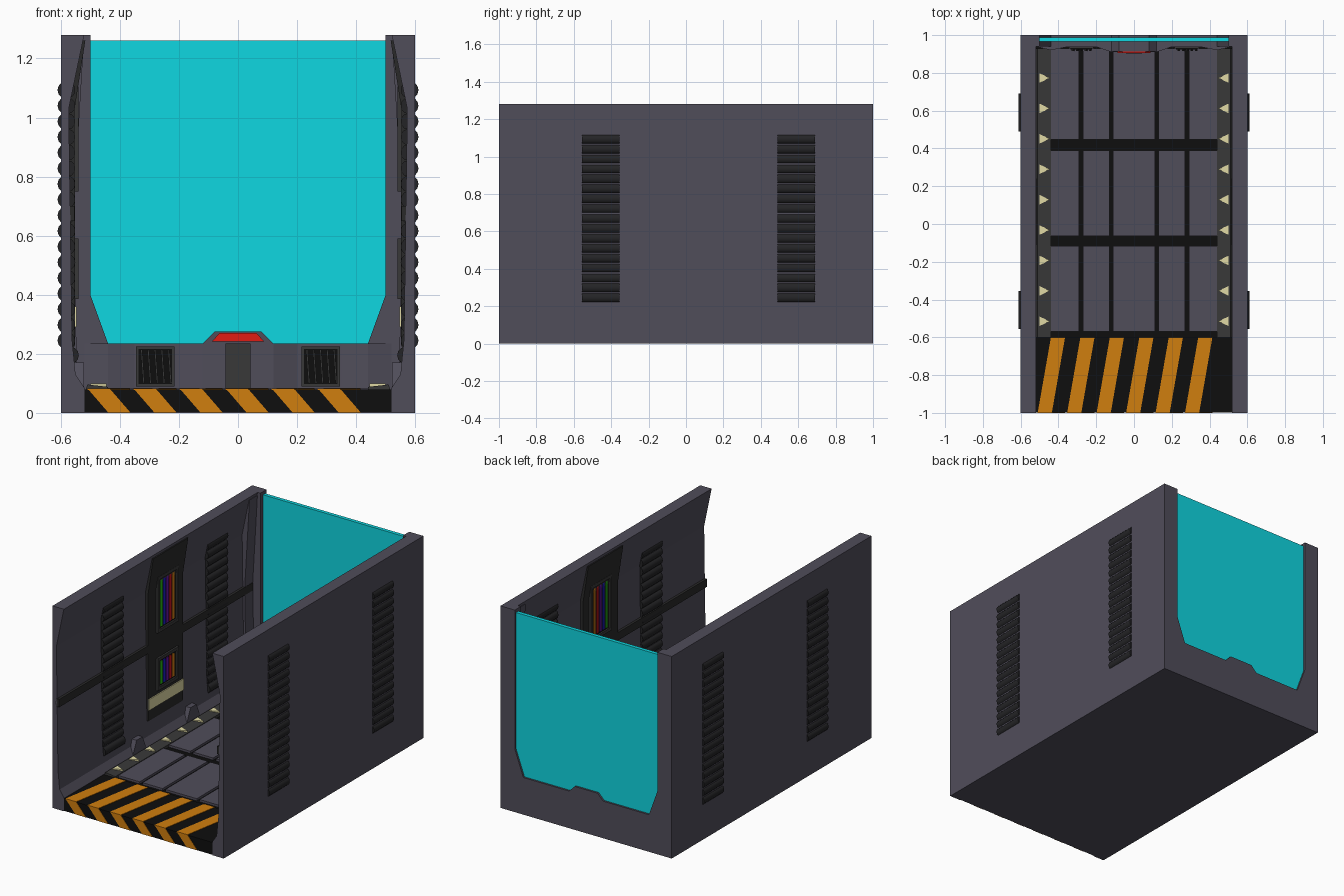
import bpy, bmesh, math
from mathutils import Vector

if "Cube" in bpy.data.objects:
    bpy.data.objects.remove(bpy.data.objects["Cube"])


def mat(name, r, g, b):
    m = bpy.data.materials.new(name)
    lin = [((c / 255 + 0.055) / 1.055) ** 2.4 if c > 10 else c / 255 / 12.92 for c in (r, g, b)]
    m.diffuse_color = (*lin, 1)
    m.use_nodes = True
    m.node_tree.nodes["Principled BSDF"].inputs["Base Color"].default_value = m.diffuse_color
    return m


BODY = mat("body_grey", 80, 77, 90)
DARK = mat("dark_grey", 56, 56, 56)
PANEL = mat("panel_grey", 42, 42, 42)
BLACK = mat("black", 14, 14, 14)
RIB = mat("rib_black", 36, 36, 38)
ORANGE = mat("hazard_orange", 208, 126, 14)
CREAM = mat("cream", 225, 218, 165)
RED = mat("red", 225, 28, 20)
CYAN = mat("cyan", 15, 215, 225)
BARS = [mat("bar_green", 40, 190, 20), mat("bar_blue", 30, 30, 210), mat("bar_purple", 110, 20, 170),
        mat("bar_red", 210, 20, 30), mat("bar_orange", 215, 130, 20)]


def finish(name, bm, m, mirror):
    bmesh.ops.recalc_face_normals(bm, faces=bm.faces)
    me = bpy.data.meshes.new(name)
    bm.to_mesh(me)
    bm.free()
    me.materials.append(m)
    ob = bpy.data.objects.new(name, me)
    bpy.context.collection.objects.link(ob)
    if mirror:
        ob.modifiers.new("mirror", 'MIRROR')
    return ob


def prism(name, pts, axis, a, b, m, mirror=False):
    """Extrude a 2D outline along an axis from a to b."""
    put = {'x': lambda p, t: (t, p[0], p[1]),
           'y': lambda p, t: (p[0], t, p[1]),
           'z': lambda p, t: (p[0], p[1], t)}[axis]
    bm = bmesh.new()
    f = bm.faces.new([bm.verts.new(put(p, a)) for p in pts])
    r = bmesh.ops.extrude_face_region(bm, geom=[f])
    d = Vector(put((0, 0), b - a))
    bmesh.ops.translate(bm, vec=d, verts=[v for v in r['geom'] if isinstance(v, bmesh.types.BMVert)])
    return finish(name, bm, m, mirror)


def box(name, x0, x1, y0, y1, z0, z1, m, mirror=False):
    return prism(name, [(x0, y0), (x1, y0), (x1, y1), (x0, y1)], 'z', z0, z1, m, mirror)


# side walls
prism("side_wall", [(.6, 0), (.6, 1.28), (.52, 1.28), (.525, 1.26), (.573, 1.03), (.562, .25),
                    (.55, .13), (.52, .085), (.52, 0)], 'y', -1, 1, BODY, True)

# back frame, shaped sill and window
half = [(.5, 1.28), (.5, .4), (.44, .235), (.12, .235), (.08, .275)]
opening = half + [(-x, z) for x, z in reversed(half)]
prism("back_frame", [(.6, 0), (.6, 1.28)] + opening + [(-.6, 1.28), (-.6, 0)], 'y', .94, 1, BODY)
sill = [(.52, .94), (.44, .92), (.35, .938), (.2, .938), (.12, .91)]
prism("back_sill", sill + [(-x, y) for x, y in reversed(sill)] + [(-.52, .96), (.52, .96)],
      'z', .05, .235, BODY)
top = [(.5, 1.26)] + half[1:]
prism("window", top + [(-x, z) for x, z in reversed(top)], 'y', .965, .988, CYAN)
prism("light_housing", [(.12, .235), (.08, .275), (-.08, .275), (-.12, .235)], 'y', .912, .96, BODY)
prism("warning_light", [(.088, .242), (.062, .271), (-.062, .271), (-.088, .242)], 'y', .904, .93, RED)
box("sill_column", -.042, .042, .902, .93, .085, .235, DARK)

# grilles in the sill
for side in (-1, 1):
    c = side * .28
    box("grille_frame", c - .065, c + .065, .928, .95, .09, .225, DARK)
    box("grille_recess", c - .057, c + .057, .925, .94, .098, .217, BLACK)
    for i in range(5):
        x = c - .05 + i * .023
        prism("grille_bar", [(x + .008, .1), (x + .014, .1), (x + .006, .215), (x, .215)],
              'y', .917, .93, DARK)

# floor slabs
box("floor_underside", -.52, .52, -.995, 1, 0, .04, BODY)
box("floor_base", -.52, .52, -.6, .95, .03, .07, BLACK)
box("hazard_block", -.52, .52, -.998, -.6, .003, .08, BLACK)

# hazard stripes on the threshold top and front
for i in range(6):
    x = -.51 + i * .156
    prism("hazard_stripe_top", [(x, -1), (x + .075, -1), (x + .145, -.6), (x + .07, -.6)],
          'z', .078, .083, ORANGE)
    prism("hazard_stripe_front", [(x, .083), (x + .075, .083), (x + .145, .002), (x + .07, .002)],
          'y', -1, -.995, ORANGE)

# floor tiles
cols = [(-.44, -.29), (-.27, -.13), (-.11, .11), (.13, .27), (.29, .44)]
for y0, y1 in [(-.57, -.117), (-.063, .39), (.447, .93)]:
    for x0, x1 in cols:
        box("floor_tile", x0, x1, y0, y1, .06, .084, BODY)

# floor rails with arrow lights
prism("floor_rail", [(.44, .05), (.44, .088), (.51, .096), (.525, .05)], 'y', -.6, .93, DARK, True)
for i in range(9):
    y = -.515 + i * .161
    prism("arrow_light", [(.445, y), (.5, y - .025), (.5, y + .025)], 'z', .08, .099, CREAM, True)

# ribbed conduits, outside and inside each wall
def ribs(name, x, y0, y1, zs, r):
    bm = bmesh.new()
    for k, z in enumerate(zs):
        dx = (0, .012)[k == len(zs) - 1]
        rings = [[bm.verts.new((x - dx + r * math.cos(t * math.pi / 6), y,
                                z + .027 * math.sin(t * math.pi / 6))) for t in range(12)]
                 for y in (y0, y1)]
        for t in range(12):
            bm.faces.new([rings[0][t], rings[0][t - 1], rings[1][t - 1], rings[1][t]])
        for ring in rings:
            bm.faces.new(ring)
    ob = finish(name, bm, RIB, True)
    bpy.context.view_layer.objects.active = ob
    ob.select_set(True)
    bpy.ops.object.shade_smooth_by_angle(angle=math.radians(40))
    ob.select_set(False)


heights = [1.093 - i * .053 for i in range(17)] + [.195]
for y0 in (-.555, .49):
    ribs("outer_ribs", .587, y0, y0 + .2, heights, .024)
    ribs("inner_ribs", .574, y0, y0 + .2, heights, .023)

# horizontal band along each inner wall
box("wall_band", .553, .58, -1, .95, .65, .7, PANEL, True)

# instrument panel and its cream stripe
prism("instrument_panel", [(.57, .19), (.552, .23), (.553, 1.03), (.517, 1.26), (.57, 1.26)],
      'y', -.11, .24, PANEL, True)
box("panel_stripe", .546, .57, -.11, .24, .29, .36, CREAM, True)

# screens with coloured bars
for z0, z1 in ((.385, .59), (.75, 1.105)):
    for a, b, c, d in ((-.03, -.01, z0, z1), (.16, .18, z0, z1),
                       (-.03, .18, z0, z0 + .02), (-.03, .18, z1 - .02, z1)):
        box("screen_frame", .54, .57, a, b, c, d, DARK, True)
    box("screen_back", .55, .57, -.02, .17, z0, z1, BLACK, True)
    for i, m in enumerate(BARS):
        y = .004 + i * .03
        box("screen_bar", .546, .56, y, y + .018, z0 + .03, z1 - .03, m, True)

# small wedge brackets above the rails
for y in (-.24, .3):
    prism("wall_bracket", [(y - .07, .08), (y - .03, .17), (y + .03, .17), (y + .07, .08)],
          'x', .522, .57, BODY, True)

# tapered corner posts
prism("corner_post", [(.573, .1), (.545, .1), (.555, .7), (.522, 1.26), (.573, 1.26)],
      'y', .86, .95, BODY, True)
